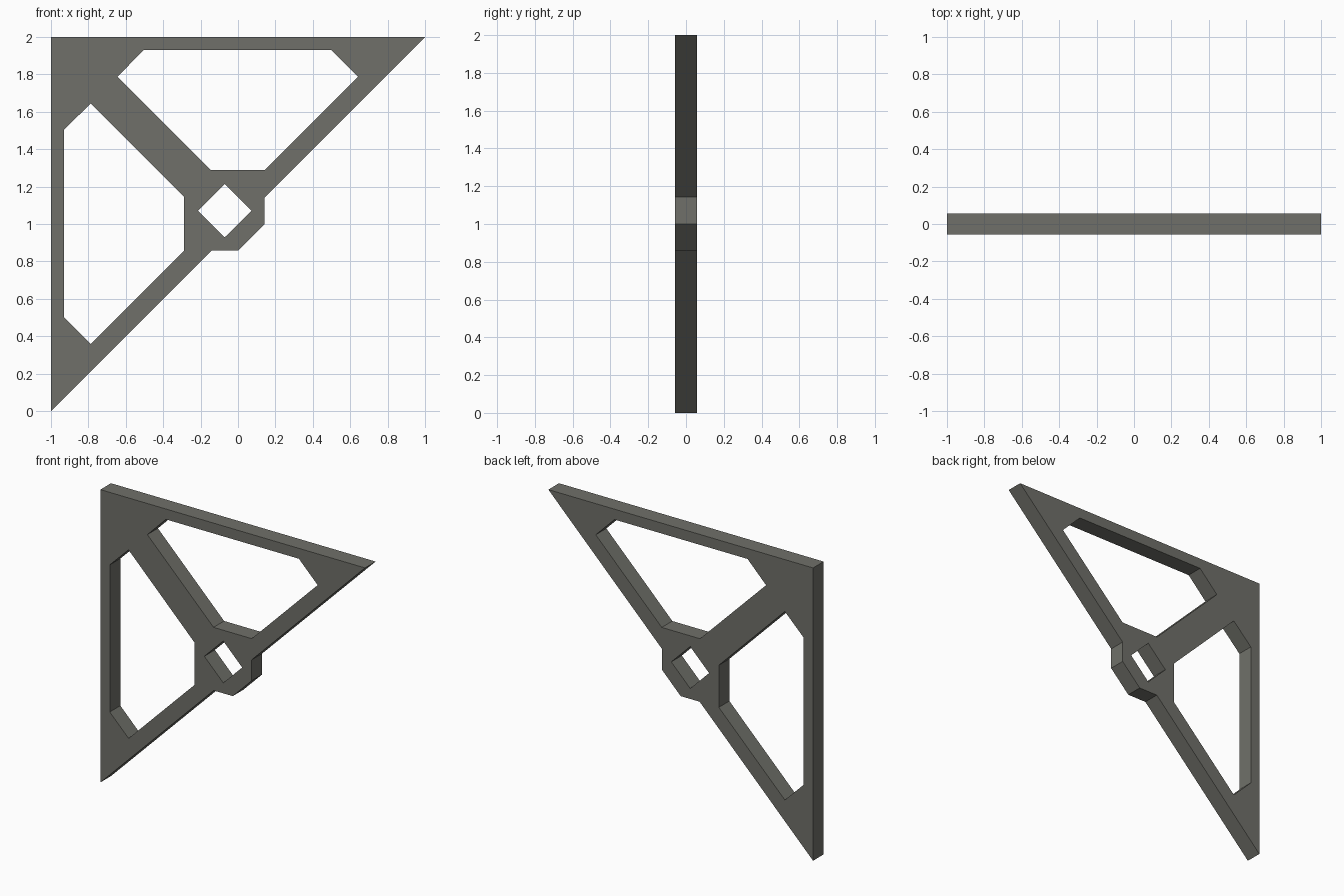
import bpy
import bmesh

if "Cube" in bpy.data.objects:
    bpy.data.objects.remove(bpy.data.objects["Cube"])

THICKNESS = 0.114


def mirrored(points):
    """Reflect across the bracket's diagonal axis."""
    return [(1 - z, 1 - x) for x, z in points]


# Outer triangle with the hub bulging through the long edge
outline = [(-1, 2), (1, 2), (0.143, 1.143), (0.143, 1.0),
           (0, 0.857), (-0.143, 0.857), (-1, 0)]

# Large window above the brace; its twin is mirrored to the left
window = [(-0.505, 1.929), (0.5, 1.929), (0.642, 1.787),
          (0.143, 1.288), (-0.145, 1.288), (-0.645, 1.787)]

# Diamond hole in the hub
cx, cz, r = -0.0715, 1.0715, 0.143
diamond = [(cx - r, cz), (cx, cz + r), (cx + r, cz), (cx, cz - r)]

# Flat plate filled between the loops
bm = bmesh.new()
for loop in (outline, window, mirrored(window), diamond):
    verts = [bm.verts.new((x, 0, z)) for x, z in loop]
    for i, v in enumerate(verts):
        bm.edges.new((v, verts[(i + 1) % len(verts)]))
bmesh.ops.triangle_fill(bm, use_beauty=True, use_dissolve=False,
                        edges=bm.edges[:], normal=(0, -1, 0))
bmesh.ops.recalc_face_normals(bm, faces=bm.faces[:])
if bm.faces[:] and sum(f.normal.y for f in bm.faces) > 0:
    bmesh.ops.reverse_faces(bm, faces=bm.faces[:])

mesh = bpy.data.meshes.new("corner_bracket")
bm.to_mesh(mesh)
bm.free()
bracket = bpy.data.objects.new("corner_bracket", mesh)
bpy.context.collection.objects.link(bracket)

# Thickness, equal to front and back
solid = bracket.modifiers.new("thickness", 'SOLIDIFY')
solid.thickness = THICKNESS
solid.offset = 0

# Weathered grey
grey = bpy.data.materials.new("warm grey")
grey.diffuse_color = (0.162, 0.163, 0.143, 1)
grey.use_nodes = True
grey.node_tree.nodes["Principled BSDF"].inputs["Base Color"].default_value = grey.diffuse_color
mesh.materials.append(grey)
